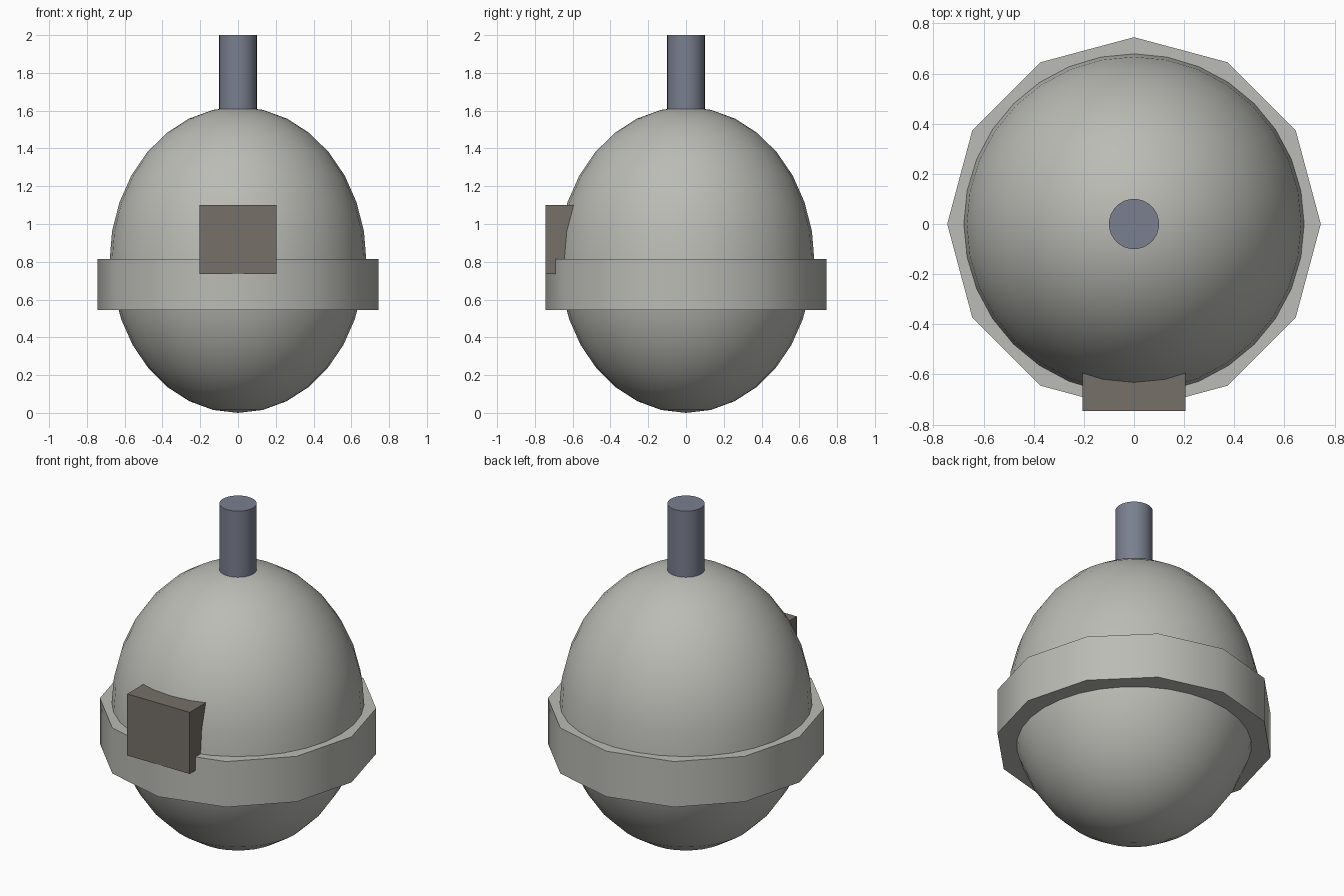
import bpy, bmesh, math
from mathutils import Matrix

cube = bpy.data.objects.get("Cube")
if cube:
    bpy.data.objects.remove(cube, do_unlink=True)


def material(name, colour):
    mat = bpy.data.materials.new(name)
    mat.use_nodes = True
    mat.diffuse_color = (*colour, 1)
    mat.node_tree.nodes["Principled BSDF"].inputs["Base Color"].default_value = (*colour, 1)
    return mat


def finish(name, bm, mat, smooth=None):
    bmesh.ops.recalc_face_normals(bm, faces=bm.faces)
    mesh = bpy.data.meshes.new(name)
    bm.to_mesh(mesh)
    bm.free()
    obj = bpy.data.objects.new(name, mesh)
    bpy.context.collection.objects.link(obj)
    mesh.materials.append(mat)
    if smooth:
        bpy.ops.object.select_all(action='DESELECT')
        obj.select_set(True)
        bpy.context.view_layer.objects.active = obj
        bpy.ops.object.shade_smooth_by_angle(angle=math.radians(smooth))
    return obj


def ellipsoid(name, mat, radius, height, z, upper_only=False):
    bm = bmesh.new()
    bmesh.ops.create_uvsphere(bm, u_segments=32, v_segments=16, radius=1)
    if upper_only:
        low = [v for v in bm.verts if v.co.z < -0.01]
        bmesh.ops.delete(bm, geom=low, context='VERTS')
    bmesh.ops.transform(bm, verts=bm.verts, matrix=Matrix.Translation((0, 0, z))
                        @ Matrix.Diagonal((radius, radius, height, 1)))
    return finish(name, bm, mat, 40)


def cylinder(name, mat, radius, z0, z1, sides):
    bm = bmesh.new()
    bmesh.ops.create_cone(bm, cap_ends=True, segments=sides, radius1=radius, radius2=radius,
                          depth=z1 - z0, matrix=Matrix.Translation((0, 0, (z0 + z1) / 2)))
    return finish(name, bm, mat, 35)


def box(name, mat, low, high):
    bm = bmesh.new()
    bmesh.ops.create_cube(bm, size=1)
    for v in bm.verts:
        v.co = [a if c < 0 else b for c, a, b in zip(v.co, low, high)]
    return finish(name, bm, mat)


shell_grey = material("warm light grey", (0.50, 0.50, 0.465))
rod_grey = material("blue grey", (0.195, 0.215, 0.275))
block_brown = material("dark taupe", (0.18, 0.16, 0.138))

# Rounded body with a slightly wider dome over its upper half
ellipsoid("body", shell_grey, 0.67, 0.805, 0.805)
ellipsoid("dome", shell_grey, 0.68, 0.82, 0.80, upper_only=True)

# Twelve-sided belt
cylinder("belt", shell_grey, 0.745, 0.545, 0.815, 12)

# Rod on top
cylinder("top_rod", rod_grey, 0.10, 1.55, 2.0, 32)

# Block on the front
box("front_block", block_brown, (-0.205, -0.745, 0.735), (0.205, -0.50, 1.10))
